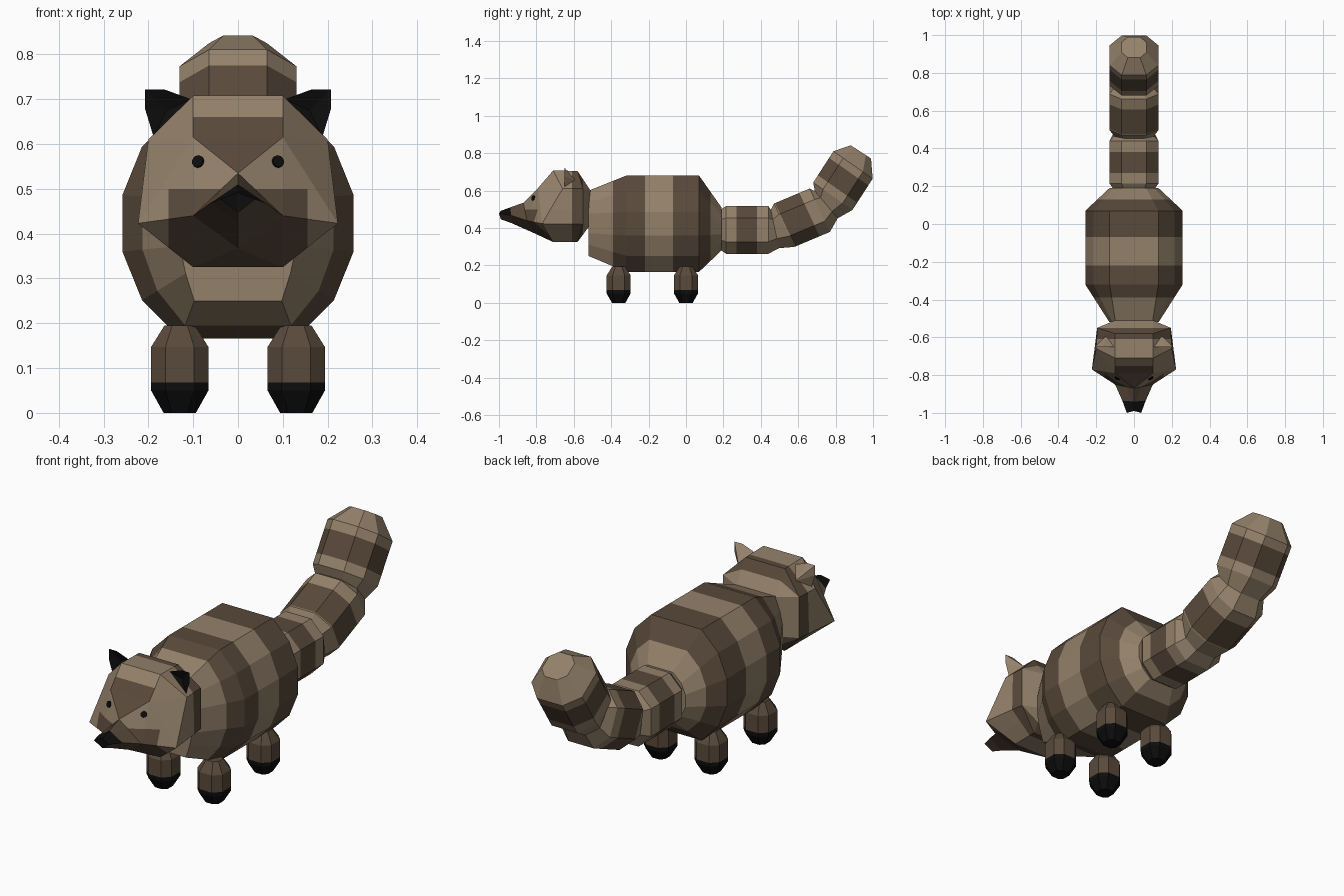
import bpy, bmesh, math
from mathutils import Vector

if "Cube" in bpy.data.objects:
    bpy.data.objects.remove(bpy.data.objects["Cube"])


def material(name, rgb):
    m = bpy.data.materials.new(name)
    m.diffuse_color = (*rgb, 1)
    m.use_nodes = True
    m.node_tree.nodes["Principled BSDF"].inputs["Base Color"].default_value = m.diffuse_color
    return m


LIGHT, DARK, BLACK = 0, 1, 2
MATS = [material("light_brown_fur", (0.295, 0.22, 0.145)),
        material("dark_brown_fur", (0.1, 0.067, 0.043)),
        material("black", (0.004, 0.004, 0.004))]


def finish(name, bm):
    bmesh.ops.recalc_face_normals(bm, faces=bm.faces)
    me = bpy.data.meshes.new(name)
    bm.to_mesh(me)
    bm.free()
    for m in MATS:
        me.materials.append(m)
    ob = bpy.data.objects.new(name, me)
    bpy.context.collection.objects.link(ob)
    return ob


def loft(name, rings, cuts, colours):
    """Skin (position, points) rings; the colour changes at each cut."""
    for c in cuts:
        for i in range(len(rings) - 1):
            (s0, a), (s1, b) = rings[i], rings[i + 1]
            if s0 + 1e-4 < c < s1 - 1e-4:
                t = (c - s0) / (s1 - s0)
                rings.insert(i + 1, (c, [p.lerp(q, t) for p, q in zip(a, b)]))
                break
    bm = bmesh.new()
    vs = [[bm.verts.new(p) for p in pts] for _, pts in rings]
    n = len(vs[0])

    def colour(s):
        return colours[sum(s > c for c in cuts) % len(colours)]
    for i in range(len(vs) - 1):
        mid = (rings[i][0] + rings[i + 1][0]) / 2
        for k in range(n):
            j = (k + 1) % n
            f = bm.faces.new((vs[i][k], vs[i][j], vs[i + 1][j], vs[i + 1][k]))
            f.material_index = colour(mid)
    bm.faces.new(vs[0]).material_index = colour(rings[0][0])
    bm.faces.new(vs[-1]).material_index = colour(rings[-1][0])
    return finish(name, bm)


def outline(quarter):
    """Complete a quarter outline, listed from top to side, into a closed loop."""
    q = list(quarter)
    right = q + [(x, -z) for x, z in reversed(q)]
    return right + [(-x, z) for x, z in reversed(right)]


OCT = outline([(0.5, 1), (1, 0.5)])
ROUND = outline([(0.5, 1), (0.83, 0.667), (1, 0.245)])
FRONT = outline([(0.75, 1), (0.9, 0.65), (1, 0.3)])


def ring(shape, y, z, rx, rz, angle=0):
    a = math.radians(angle)
    return (y, [Vector((u * rx, y - v * rz * math.sin(a), z + v * rz * math.cos(a)))
                for u, v in shape])


# striped body
loft("body", [ring(FRONT, -0.52, 0.425, 0.13, 0.175),
              ring(ROUND, -0.32, 0.423, 0.258, 0.257),
              ring(ROUND, 0.07, 0.423, 0.258, 0.257),
              ring(ROUND, 0.19, 0.395, 0.13, 0.115)],
     [-0.39, -0.22, -0.07, 0.13], [LIGHT, DARK])

# ringed tail: three bulging segments that bend upward
loft("tail", [ring(OCT, 0.18, 0.39, 0.105, 0.105),
              ring(OCT, 0.215, 0.39, 0.13, 0.128),
              ring(OCT, 0.44, 0.39, 0.13, 0.128),
              ring(OCT, 0.475, 0.395, 0.105, 0.105, 12),
              ring(OCT, 0.525, 0.415, 0.13, 0.128, 25),
              ring(OCT, 0.715, 0.495, 0.13, 0.128, 25),
              ring(OCT, 0.75, 0.525, 0.105, 0.095, 40),
              ring(OCT, 0.785, 0.57, 0.13, 0.128, 55),
              ring(OCT, 0.893, 0.737, 0.13, 0.128, 55),
              ring(OCT, 0.935, 0.807, 0.065, 0.065, 57)],
     [0.27, 0.38, 0.53, 0.66, 0.81, 0.87], [LIGHT, DARK])

# legs with black feet
for end, y in (("front", -0.36), ("back", 0.0)):
    for side, x in (("left", -0.13), ("right", 0.13)):
        rings = [(z, [Vector((x + u * r, y + v * r, z)) for u, v in OCT])
                 for z, r in ((0, 0.036), (0.05, 0.064), (0.147, 0.064), (0.195, 0.034))]
        loft(f"{end}_{side}_leg", rings, [0.068], [BLACK, DARK])

# head: right half points, mirrored to the left
P = {
    "back_top": (0.1, -0.51, 0.6), "back_low": (0.1, -0.51, 0.42),
    "crown": (0.1, -0.58, 0.705), "temple": (0.195, -0.55, 0.61),
    "jaw": (0.195, -0.55, 0.42), "throat": (0.1, -0.58, 0.325),
    "top": (0.1, -0.71, 0.708), "side": (0.2, -0.66, 0.61),
    "cheek": (0.223, -0.77, 0.423), "chin": (0.1, -0.71, 0.325),
    "brow": (0.1, -0.79, 0.615), "bridge": (0, -0.87, 0.535),
    "muzzle": (0.1, -0.85, 0.44), "lip": (0, -0.8, 0.367),
    "nose_top": (0, -0.94, 0.51), "nose_side": (0.062, -0.935, 0.468),
    "nose_low": (0, -0.93, 0.425),
    "tip_top": (0, -0.99, 0.492), "tip_side": (0.038, -1.0, 0.477),
    "tip_low": (0, -0.99, 0.447),
}
SIDE_FACES = [
    "back_top crown temple", "back_low throat jaw", "back_top temple jaw back_low",
    "crown top side temple", "temple side cheek jaw", "jaw cheek chin throat",
    "top brow side", "side brow cheek", "brow bridge muzzle", "brow muzzle cheek",
    "cheek muzzle chin", "muzzle lip chin",
    "bridge nose_top nose_side muzzle", "muzzle nose_side nose_low lip",
    "nose_top tip_top tip_side nose_side", "nose_side tip_side tip_low nose_low",
    "tip_top tip_low tip_side",
]
MID_FACES = ["back_top back_low", "back_top crown", "crown top", "top brow",
             "back_low throat", "throat chin"]
bm = bmesh.new()
V = {}
for key, (x, y, z) in P.items():
    V[key, 1] = bm.verts.new((x, y, z))
    V[key, -1] = bm.verts.new((-x, y, z)) if x else V[key, 1]
for f in SIDE_FACES:
    for s in (1, -1):
        bm.faces.new([V[k, s] for k in f.split()])
for f in MID_FACES:
    a, b = f.split()
    bm.faces.new((V[a, 1], V[b, 1], V[b, -1], V[a, -1]))
bm.faces.new((V["brow", 1], V["brow", -1], V["bridge", 1]))
bm.faces.new((V["chin", 1], V["chin", -1], V["lip", 1]))


# cut the marking borders into the head, then colour by place
def cut(co, no):
    bmesh.ops.bisect_plane(bm, geom=bm.verts[:] + bm.edges[:] + bm.faces[:],
                           plane_co=co, plane_no=no)


cut((0, 0, 0.5), (0, 0, 1))
cut((0, 0, 0.66), (0, 0, 1))
cut((0, -0.61, 0), (0, 1, 0))
cut((0, -0.55, 0), (0, 1, 0))
for s in (1, -1):
    cut((s * 0.155, 0, 0), (1, 0, 0))
for f in bm.faces:
    c = f.calc_center_median()
    x = abs(c.x)
    nose = c.y < -0.94 and c.z > 0.462
    mask = c.y < -0.68 and c.z < 0.5 and x < 0.155
    snout = c.y < -0.88
    forehead = c.y < -0.73 and 0.55 < c.z < 0.66 and x < 0.06
    band = -0.61 < c.y < -0.55
    f.material_index = BLACK if nose else DARK if mask or snout or forehead or band else LIGHT
finish("head", bm)

# ears: black in front, fur behind
EAR = [(0.105, 0.70), (0.165, 0.722), (0.207, 0.722), (0.207, 0.677), (0.188, 0.615)]
for side, s in (("left", -1), ("right", 1)):
    bm = bmesh.new()
    rim = [bm.verts.new((s * x, -0.65, z)) for x, z in EAR]
    inner = bm.verts.new((s * 0.16, -0.635, 0.675))
    back = bm.verts.new((s * 0.145, -0.59, 0.655))
    for i in range(5):
        a, b = rim[i], rim[(i + 1) % 5]
        bm.faces.new((a, b, inner)).material_index = BLACK
        bm.faces.new((b, a, back)).material_index = LIGHT
    finish(f"{side}_ear", bm)

# eyes: thin discs lying on the face
for side, s in (("left", -1), ("right", 1)):
    normal = Vector((s * 0.52, -1, 0.343)).normalized()
    bm = bmesh.new()
    bmesh.ops.create_cone(bm, cap_ends=True, segments=10, radius1=0.014, radius2=0.014, depth=0.008)
    for f in bm.faces:
        f.material_index = BLACK
    eye = finish(f"{side}_eye", bm)
    eye.rotation_euler = normal.to_track_quat('Z', 'Y').to_euler()
    eye.location = Vector((s * 0.088, -0.815, 0.56)) + normal * 0.002
